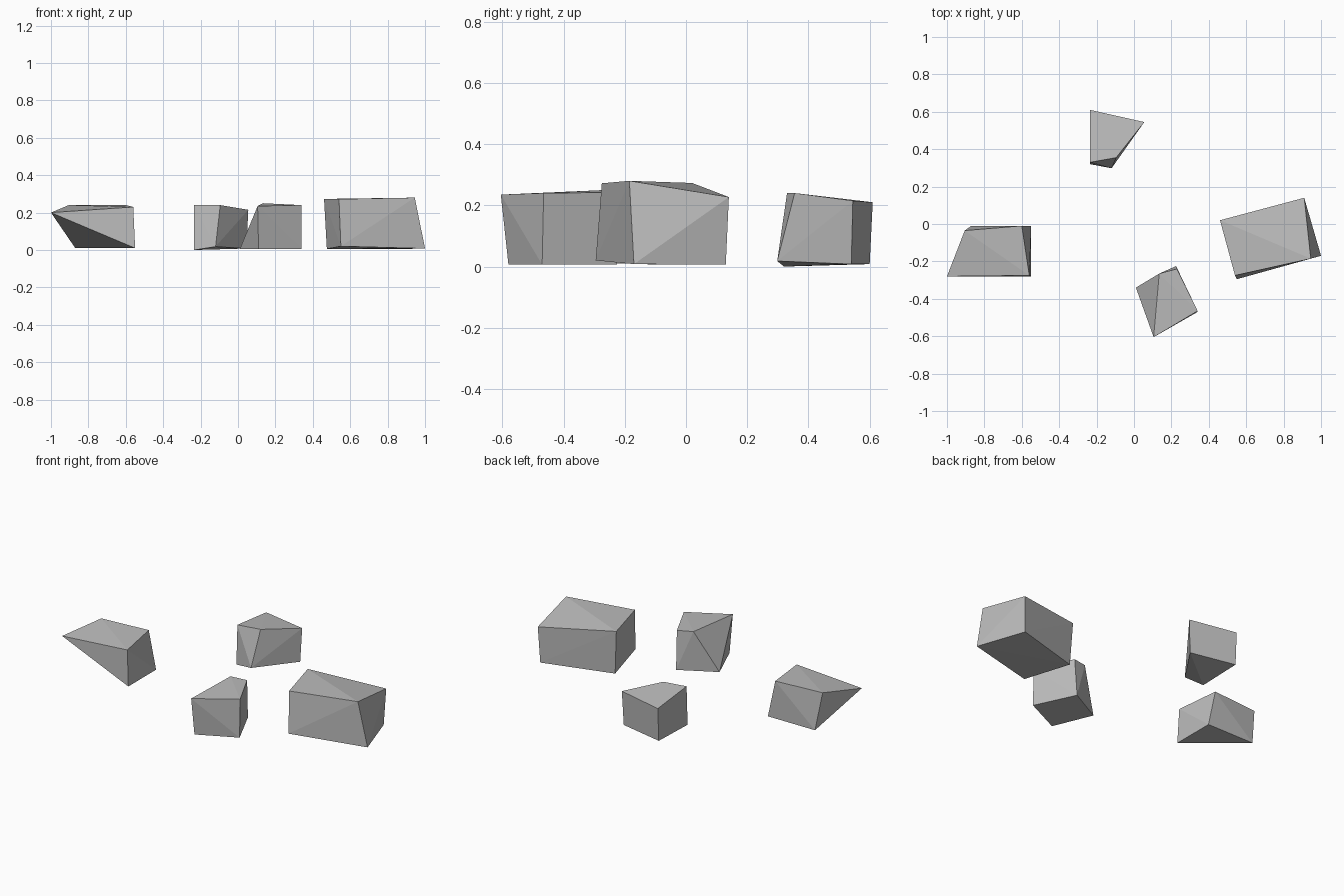
import bpy
import bmesh

# Remove the default cube
default_cube = bpy.data.objects.get("Cube")
if default_cube:
    bpy.data.objects.remove(default_cube, do_unlink=True)


def make_material(name, colour):
    material = bpy.data.materials.new(name)
    material.use_nodes = True
    material.diffuse_color = colour
    shader = next(n for n in material.node_tree.nodes if n.type == "BSDF_PRINCIPLED")
    shader.inputs["Base Color"].default_value = colour
    shader.inputs["Roughness"].default_value = 0.9
    return material


stone_grey = make_material("stone grey", (0.5, 0.5, 0.5, 1.0))


def make_rock(name, top_corners, base_corners):
    """Build a flat-faced chipped block as the hull of its top and base corners."""
    bm = bmesh.new()
    for corner in top_corners + base_corners:
        bm.verts.new(corner)
    hull = bmesh.ops.convex_hull(bm, input=bm.verts[:])
    unused = {v for v in hull["geom_interior"] + hull["geom_unused"]
              if isinstance(v, bmesh.types.BMVert)}
    bmesh.ops.delete(bm, geom=list(unused), context="VERTS")
    # Merge the triangles that share one flat side
    bmesh.ops.dissolve_limit(bm, angle_limit=0.02, verts=bm.verts[:], edges=bm.edges[:])
    bmesh.ops.recalc_face_normals(bm, faces=bm.faces[:])

    mesh = bpy.data.meshes.new(name)
    bm.to_mesh(mesh)
    bm.free()
    mesh.materials.append(stone_grey)
    rock = bpy.data.objects.new(name, mesh)
    bpy.context.collection.objects.link(rock)
    return rock


# Wedge with an overhanging front corner
make_rock(
    "right_wedge_rock",
    top_corners=[(-1, -.28, .2), (-.56, -.275, .23), (-.6, -.01, .24), (-.905, -.035, .24)],
    base_corners=[(-.55, -.28, .01), (-.55, -.01, .01), (-.87, -.01, .01)],
)

# Largest block
make_rock(
    "left_large_rock",
    top_corners=[(.54, -.275, .272), (.945, -.185, .28), (.91, .14, .227), (.46, .02, .273)],
    base_corners=[(.55, -.295, .02), (1, -.17, .008), (.9, .13, .006), (.475, .01, .006)],
)

# Small block with a sloping side
make_rock(
    "front_small_rock",
    top_corners=[(.105, -.605, .235), (.34, -.465, .24), (.23, -.24, .242), (.135, -.265, .25)],
    base_corners=[(.11, -.58, .006), (.34, -.47, .006), (.225, -.225, .006), (.01, -.34, .006)],
)

# Small block with an undercut front
make_rock(
    "back_small_rock",
    top_corners=[(-.235, .33, .24), (-.095, .355, .24), (.055, .545, .215), (-.235, .61, .21)],
    base_corners=[(-.235, .32, 0), (-.12, .298, .018), (.045, .54, .008), (-.235, .6, .008)],
)
